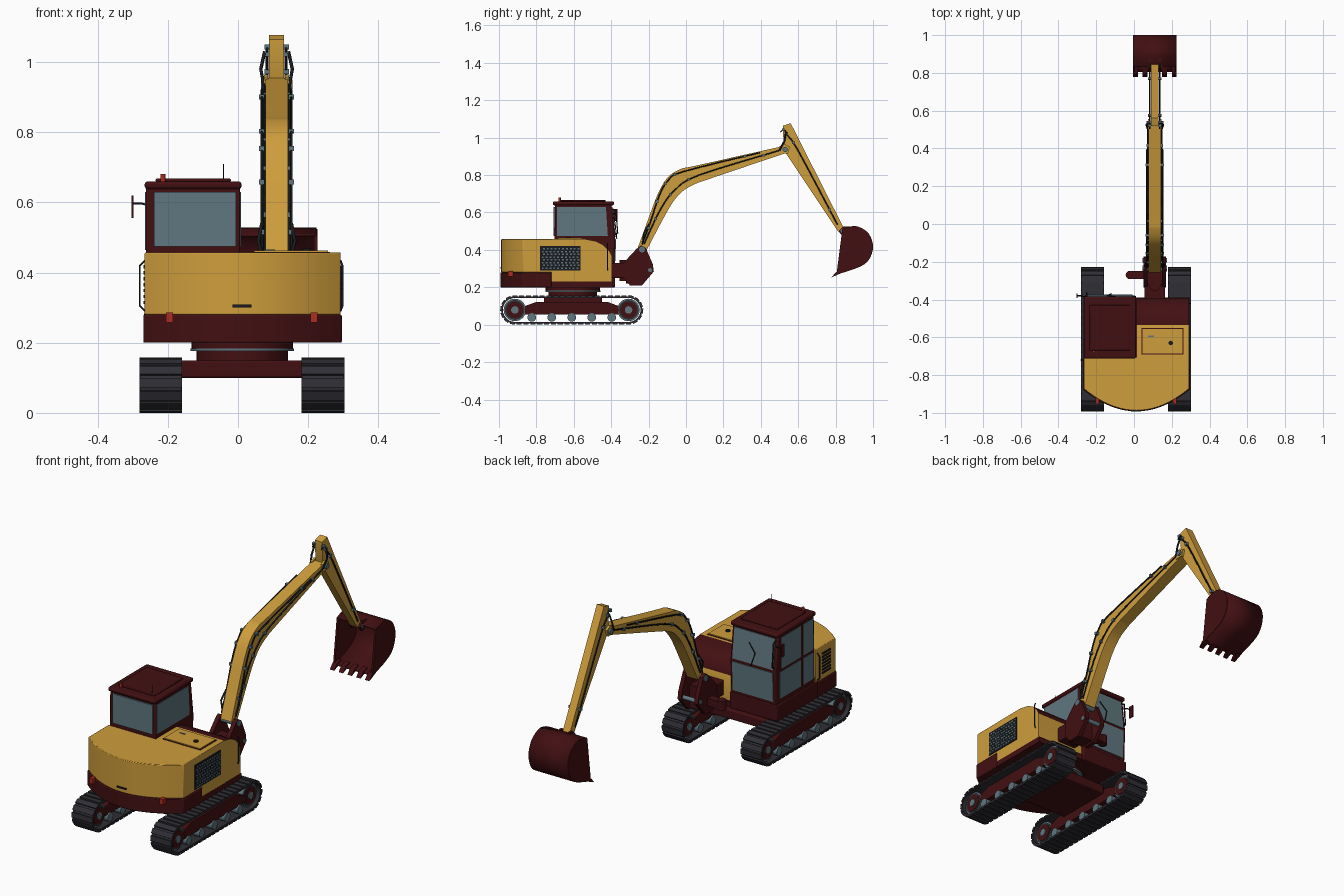
import bpy, bmesh, math
from mathutils import Vector, Matrix

if "Cube" in bpy.data.objects:
    bpy.data.objects.remove(bpy.data.objects["Cube"])


def material(name, rgb):
    m = bpy.data.materials.new(name)
    m.use_nodes = True
    m.diffuse_color = (*rgb, 1)
    m.node_tree.nodes["Principled BSDF"].inputs["Base Color"].default_value = (*rgb, 1)
    return m


YELLOW = material("machine yellow", (0.62, 0.34, 0.045))
MAROON = material("dark maroon", (0.055, 0.005, 0.006))
GLASS = material("blue grey", (0.115, 0.185, 0.215))
RUBBER = material("track grey", (0.028, 0.028, 0.036))
HOSE = material("hose black", (0.01, 0.011, 0.014))
LAMP = material("lamp red", (0.42, 0.025, 0.015))


def finish(name, bm, *mats, bevel=0):
    bmesh.ops.recalc_face_normals(bm, faces=bm.faces)
    me = bpy.data.meshes.new(name)
    bm.to_mesh(me)
    bm.free()
    ob = bpy.data.objects.new(name, me)
    bpy.context.collection.objects.link(ob)
    for m in mats:
        me.materials.append(m)
    if bevel:
        mod = ob.modifiers.new("bevel", 'BEVEL')
        mod.width, mod.segments, mod.limit_method = bevel, 2, 'ANGLE'
    return ob


def prism(name, pts, axis, a, b, *mats, bevel=0):
    """Extrude a profile: (y, z) points along x, or (x, y) points along z."""
    bm = bmesh.new()
    place = (lambda p, t: (t, *p)) if axis == 'x' else (lambda p, t: (*p, t))
    face = bm.faces.new([bm.verts.new(place(p, a)) for p in pts])
    new = bmesh.ops.extrude_face_region(bm, geom=[face])["geom"]
    shift = Vector((b - a, 0, 0)) if axis == 'x' else Vector((0, 0, b - a))
    bmesh.ops.translate(bm, vec=shift, verts=[v for v in new if isinstance(v, bmesh.types.BMVert)])
    return finish(name, bm, *mats, bevel=bevel)


def box(name, x, y, z, mat, bevel=0):
    return prism(name, [(x[0], y[0]), (x[1], y[0]), (x[1], y[1]), (x[0], y[1])], 'z', *z, mat, bevel=bevel)


def cyl(name, centre, r, length, mat, axis='x', sides=32):
    bm = bmesh.new()
    rot = Matrix.Rotation(math.pi / 2, 4, 'Y') if axis == 'x' else Matrix()
    bmesh.ops.create_cone(bm, cap_ends=True, segments=sides, radius1=r, radius2=r,
                          depth=length, matrix=Matrix.Translation(centre) @ rot)
    return finish(name, bm, mat)


def tube(name, pts, r, mat):
    cu = bpy.data.curves.new(name, 'CURVE')
    cu.dimensions, cu.bevel_depth, cu.bevel_resolution, cu.use_fill_caps = '3D', r, 1, True
    sp = cu.splines.new('POLY')
    sp.points.add(len(pts) - 1)
    for p, co in zip(sp.points, pts):
        p.co = (*co, 1)
    cu.materials.append(mat)
    ob = bpy.data.objects.new(name, cu)
    bpy.context.collection.objects.link(ob)
    return ob


def smooth(pts, n=5):
    """Round a polyline with Catmull-Rom steps."""
    p = [Vector(q) for q in (pts[0], *pts, pts[-1])]
    out = []
    for a, b, c, d in zip(p, p[1:], p[2:], p[3:]):
        for i in range(n):
            t = i / n
            out.append(0.5 * (2 * b + (c - a) * t + (2 * a - 5 * b + 4 * c - d) * t * t
                              + (3 * b - a - 3 * c + d) * t ** 3))
    return [tuple(q) for q in out + [p[-1]]]


# Tracks
Y0, Y1, ZC = -0.915, -0.307, 0.079


def stadium(r, n=14):
    arc = [math.pi * i / n for i in range(n + 1)]
    return ([(Y1 + r * math.sin(t), ZC + r * math.cos(t)) for t in arc]
            + [(Y0 - r * math.sin(t), ZC - r * math.cos(t)) for t in arc])


def belt_pads(name, cx, r, count=46):
    bm = bmesh.new()
    run, turn = Y1 - Y0, math.pi * r
    for i in range(count):
        d = (2 * run + 2 * turn) * i / count
        back = d >= run + turn
        d -= (run + turn) * back
        ang = max(0, d - run) / r
        p = Vector((0, min(d, run) - run / 2 + r * math.sin(ang), r * math.cos(ang)))
        flip = Matrix.Rotation(math.pi if back else 0, 4, 'X')
        m = (Matrix.Translation((cx, (Y0 + Y1) / 2, ZC)) @ flip @ Matrix.Translation(p)
             @ Matrix.Rotation(-ang, 4, 'X') @ Matrix.Diagonal((0.122, 0.027, 0.008, 1)))
        bmesh.ops.create_cube(bm, size=1, matrix=m)
    return finish(name, bm, RUBBER)


for side, cx in (("right", -0.22), ("left", 0.242)):
    outer, inner = stadium(0.073), stadium(0.064)
    bm = bmesh.new()
    loops = [[bm.verts.new((cx + s * 0.059, *p)) for p in ring]
             for s, ring in ((-1, outer), (1, outer), (1, inner), (-1, inner))]
    for k in range(4):
        for i in range(len(outer)):
            j, n = (i + 1) % len(outer), (k + 1) % 4
            bm.faces.new((loops[k][i], loops[k][j], loops[n][j], loops[n][i]))
    finish(side + "_track_belt", bm, RUBBER)
    belt_pads(side + "_track_pads", cx, 0.074)
    prism(side + "_track_frame", [(-0.86, 0.055), (-0.36, 0.055), (-0.36, 0.1), (-0.42, 0.122), (-0.8, 0.122),
                                  (-0.86, 0.1)], 'x', cx - 0.042, cx + 0.042, MAROON)
    for end, y in (("rear", Y0), ("front", Y1)):
        for part, r, w, mat in (("rim", 0.06, 0.08, GLASS), ("tyre", 0.053, 0.086, RUBBER),
                                ("disc", 0.044, 0.092, MAROON), ("hub", 0.02, 0.102, GLASS)):
            cyl(f"{side}_{end}_wheel_{part}", (cx, y, ZC), r, w, mat)
    for i in range(5):
        cyl(f"{side}_roller_{i}", (cx, -0.825 + 0.107 * i, 0.039), 0.023, 0.1, GLASS, sides=20)

# Undercarriage and turntable
box("cross_frame", (-0.18, 0.2), (-0.76, -0.45), (0.1, 0.15), MAROON, 0.006)
for name, r, z, h, mat in (("turntable", 0.13, 0.165, 0.07, MAROON), ("slew_ring", 0.147, 0.18, 0.008, GLASS),
                           ("slew_cover", 0.145, 0.194, 0.02, MAROON)):
    cyl(name, (0.012, -0.605, z), r, h, mat, 'z', 40)


# Upper body with bowed counterweight
def plan(grow, front):
    half, mid = 0.279 + grow, 0.013
    arc = [(mid + half * (i / 10 - 1), -0.872 - 0.116 * (1 - (i / 10 - 1) ** 2) - grow) for i in range(21)]
    return arc + [(mid + half, front), (mid - half, front)]


prism("counterweight", plan(0.004, -0.72), 'z', 0.2, 0.28, MAROON, bevel=0.004)
prism("rear_hood", plan(0, -0.705), 'z', 0.28, 0.457, YELLOW, bevel=0.003)
box("floor_frame", (-0.268, 0.293), (-0.73, -0.39), (0.2, 0.23), MAROON)
box("cab_base", (-0.268, 0.01), (-0.73, -0.38), (0.2, 0.285), MAROON, 0.004)
side_hood = prism("side_hood", [(-0.72, 0.228), (-0.395, 0.228), (-0.395, 0.365), (-0.41, 0.395), (-0.44, 0.425),
                                (-0.48, 0.446), (-0.535, 0.457), (-0.72, 0.457)], 'x', 0.012, 0.292, YELLOW, MAROON)
for f in side_hood.data.polygons:
    if f.normal.z > 0.2 and f.center.y > -0.53:
        f.material_index = 1
box("hatch_border", (0.04, 0.262), (-0.69, -0.55), (0.456, 0.459), MAROON)
box("hatch", (0.045, 0.257), (-0.685, -0.555), (0.457, 0.463), YELLOW)
cyl("filler_cap", (0.195, -0.63, 0.465), 0.012, 0.008, HOSE, 'z', 16)
box("hatch_latch", (0.075, 0.105), (-0.597, -0.589), (0.46, 0.466), GLASS)
box("rear_handle", (-0.016, 0.038), (-0.993, -0.985), (0.301, 0.309), HOSE)
for side, x in (("right", -0.195), ("left", 0.216)):
    box(side + "_tail_lamp", (x - 0.01, x + 0.01), (-0.953, -0.925), (0.257, 0.286), LAMP)

# Side grilles
box("left_grille", (0.29, 0.295), (-0.78, -0.565), (0.29, 0.42), HOSE)
for r in range(8):
    for c in range(10):
        y, z = -0.771 + 0.0206 * c + 0.006 * (r % 2), 0.298 + 0.0148 * r
        box(f"left_grille_slot_{r}_{c}", (0.294, 0.297), (y, y + 0.01), (z, z + 0.008), GLASS)
for i in range(7):
    box(f"right_grille_slat_{i}", (-0.27, -0.264), (-0.83, -0.76), (0.31 + 0.017 * i, 0.319 + 0.017 * i), HOSE)

# Cab
prism("cab_shell", [(-0.705, 0.28), (-0.385, 0.28), (-0.378, 0.46), (-0.4, 0.645), (-0.7, 0.645)], 'x',
      -0.262, 0.006, MAROON, bevel=0.006)
box("cab_roof", (-0.266, 0.01), (-0.712, -0.385), (0.638, 0.66), MAROON, 0.008)
box("roof_panel", (-0.235, -0.02), (-0.67, -0.43), (0.658, 0.668), MAROON, 0.004)
box("rear_window", (-0.24, -0.006), (-0.709, -0.701), (0.475, 0.63), GLASS)
for name, lo, hi in (("upper_windscreen", (-0.3805, 0.47), (-0.399, 0.63)),
                     ("lower_windscreen", (-0.385, 0.3), (-0.3785, 0.455))):
    prism(name, [(lo[0] - 0.003, lo[1]), (lo[0] + 0.005, lo[1]), (hi[0] + 0.005, hi[1]), (hi[0] - 0.003, hi[1])],
          'x', -0.246, -0.008, GLASS)
prism("left_cab_window", [(-0.69, 0.475), (-0.418, 0.475), (-0.428, 0.63), (-0.69, 0.63)], 'x', 0.001, 0.009, GLASS)
for name, y0, y1, z0, z1 in (("rear_quarter_window", -0.69, -0.605, 0.465, 0.63),
                             ("upper_door_window", -0.585, -0.42, 0.465, 0.63),
                             ("lower_door_window", -0.585, -0.41, 0.31, 0.45),
                             ("lower_quarter_window", -0.69, -0.605, 0.31, 0.45)):
    box(name, (-0.265, -0.257), (y0, y1), (z0, z1), GLASS)
tube("wiper", [(-0.12, -0.37, 0.46), (-0.14, -0.378, 0.53), (-0.1, -0.385, 0.575)], 0.003, HOSE)
tube("antenna", [(-0.041, -0.66, 0.66), (-0.041, -0.66, 0.71)], 0.0012, HOSE)
cyl("beacon", (-0.214, -0.676, 0.67), 0.007, 0.022, LAMP, 'z', 12)
tube("mirror_arm", [(-0.25, -0.395, 0.59), (-0.275, -0.38, 0.597), (-0.3, -0.38, 0.597)], 0.003, HOSE)
box("mirror", (-0.304, -0.298), (-0.393, -0.367), (0.555, 0.62), MAROON)
tube("front_grab_rail", [(-0.25, -0.395, 0.62), (-0.25, -0.375, 0.61), (-0.25, -0.365, 0.49), (-0.25, -0.38, 0.48)],
     0.004, HOSE)
for side, x, y, s in (("right", -0.265, -0.72, -1), ("left", 0.292, -0.42, 0.4)):
    tube(side + "_handrail", [(x, y, 0.29), (x + 0.015 * s, y, 0.305), (x + 0.015 * s, y, 0.42), (x, y, 0.435)],
         0.003, HOSE)

# Boom swing bracket
box("swing_mount", (0.055, 0.165), (-0.4, -0.3), (0.25, 0.33), MAROON, 0.006)
cyl("swing_pin", (0.11, -0.325, 0.29), 0.03, 0.11, MAROON, 'z')
cheek = [(-0.335, 0.25), (-0.3, 0.21), (-0.235, 0.21), (-0.172, 0.285), (-0.178, 0.325), (-0.215, 0.41),
         (-0.24, 0.425), (-0.265, 0.405), (-0.33, 0.335)]
for side, x in (("right", 0.05), ("left", 0.148)):
    prism(side + "_bracket_cheek", cheek, 'x', x, x + 0.022, MAROON)
box("bracket_core", (0.07, 0.15), (-0.32, -0.24), (0.22, 0.34), MAROON)
box("swing_lug", (-0.02, 0.06), (-0.29, -0.25), (0.25, 0.29), MAROON)
cyl("swing_lug_eye", (-0.022, -0.27, 0.27), 0.022, 0.05, MAROON, 'z', 20)
for name, y, z, r in (("boom_foot_pin", -0.235, 0.402, 0.016), ("bracket_pin", -0.192, 0.292, 0.011)):
    cyl(name, (0.11, y, z), r, 0.128, GLASS, sides=20)

# Boom, stick and their pins
top = smooth([(-0.258, 0.41), (-0.2, 0.57), (-0.15, 0.7), (-0.1, 0.785), (-0.03, 0.832), (0.06, 0.852), (0.52, 0.955)])
low = smooth([(0.535, 0.918), (0.12, 0.778), (0.04, 0.748), (-0.02, 0.712), (-0.07, 0.655), (-0.12, 0.57),
              (-0.212, 0.395)])
prism("boom", top + low, 'x', 0.078, 0.142, YELLOW)
prism("stick", [(0.518, 1.064), (0.56, 1.077), (0.848, 0.508), (0.835, 0.49), (0.812, 0.5), (0.535, 0.915),
                (0.522, 0.94)], 'x', 0.089, 0.131, YELLOW)
for s, x in (("right", 0.074), ("left", 0.134)):
    prism(s + "_stick_ear", [(0.5, 0.915), (0.545, 0.915), (0.555, 0.95), (0.53, 0.965), (0.5, 0.955)], 'x',
          x, x + 0.012, YELLOW)
cyl("elbow_pin", (0.11, 0.53, 0.937), 0.014, 0.09, GLASS, sides=20)

# Hydraulic lines and clamps
high_run = smooth([(-0.235, 0.43), (-0.19, 0.55), (-0.143, 0.69), (-0.096, 0.77), (-0.016, 0.818), (0.395, 0.92)], 4)
mid_run = smooth([(-0.225, 0.43), (-0.14, 0.61), (-0.06, 0.72), (0.07, 0.8), (0.5, 0.932)], 4)
stick_run = smooth([(0.505, 1.03), (0.525, 1.043), (0.545, 1.01), (0.6, 0.93), (0.81, 0.535)], 4)
for side, s in (("right", -1), ("left", 1)):
    for name, run, off in (("upper_boom_line", high_run, 0.042), ("middle_boom_line", mid_run, 0.036),
                           ("stick_line", stick_run, 0.027)):
        tube(f"{side}_{name}", [(0.11 + s * off, y, z) for y, z in run], 0.004, HOSE)
        for i in range(3, len(run), 4):
            y, z = run[i]
            box(f"{side}_{name}_clamp_{i}", (0.11 + s * off - 0.008, 0.11 + s * off + 0.008),
                (y - 0.007, y + 0.007), (z - 0.007, z + 0.007), GLASS)
    tube(side + "_elbow_hose", [(0.11 + s * 0.036, 0.5, 0.932), (0.11 + s * 0.045, 0.525, 0.98),
                                (0.11 + s * 0.034, 0.535, 1.03)], 0.005, HOSE)
    tube(side + "_foot_hose", [(0.11 + s * 0.04, -0.23, 0.44), (0.11 + s * 0.052, -0.225, 0.49),
                               (0.11 + s * 0.042, -0.195, 0.54)], 0.005, HOSE)

# Bucket
rim = smooth([(0.805, 0.272), (0.92, 0.31), (0.975, 0.35), (0.996, 0.42), (0.972, 0.487), (0.915, 0.522),
              (0.87, 0.518), (0.835, 0.505)], 4)
bm = bmesh.new()
rows = [[bm.verts.new((x, *p)) for p in rim] for x in (-0.004, 0.224)]
for i in range(len(rim) - 1):
    bm.faces.new((rows[0][i], rows[0][i + 1], rows[1][i + 1], rows[1][i]))
shell = finish("bucket_shell", bm, MAROON)
shell.modifiers.new("thickness", 'SOLIDIFY').thickness = 0.008
shell.modifiers["thickness"].offset = 0
for side, x in (("right", -0.006), ("left", 0.216)):
    prism(side + "_bucket_side", rim, 'x', x, x + 0.01, MAROON)
for i in range(5):
    x = -0.006 + 0.0515 * i
    prism(f"bucket_tooth_{i}", [(0.835, 0.291), (0.835, 0.278), (0.778, 0.253), (0.8, 0.28)], 'x', x, x + 0.026, MAROON)
for side, x in (("right", 0.076), ("left", 0.132)):
    prism(side + "_bucket_ear", [(0.815, 0.5), (0.835, 0.475), (0.9, 0.5), (0.875, 0.525), (0.84, 0.525)], 'x',
          x, x + 0.012, MAROON)
cyl("bucket_pin", (0.11, 0.836, 0.502), 0.01, 0.075, GLASS, sides=16)

# Smooth the curved surfaces and keep crisp edges
bpy.ops.object.select_all(action='DESELECT')
for ob in bpy.context.scene.objects:
    if ob.type == 'MESH':
        ob.select_set(True)
        bpy.context.view_layer.objects.active = ob
bpy.ops.object.shade_smooth_by_angle(angle=math.radians(32))
